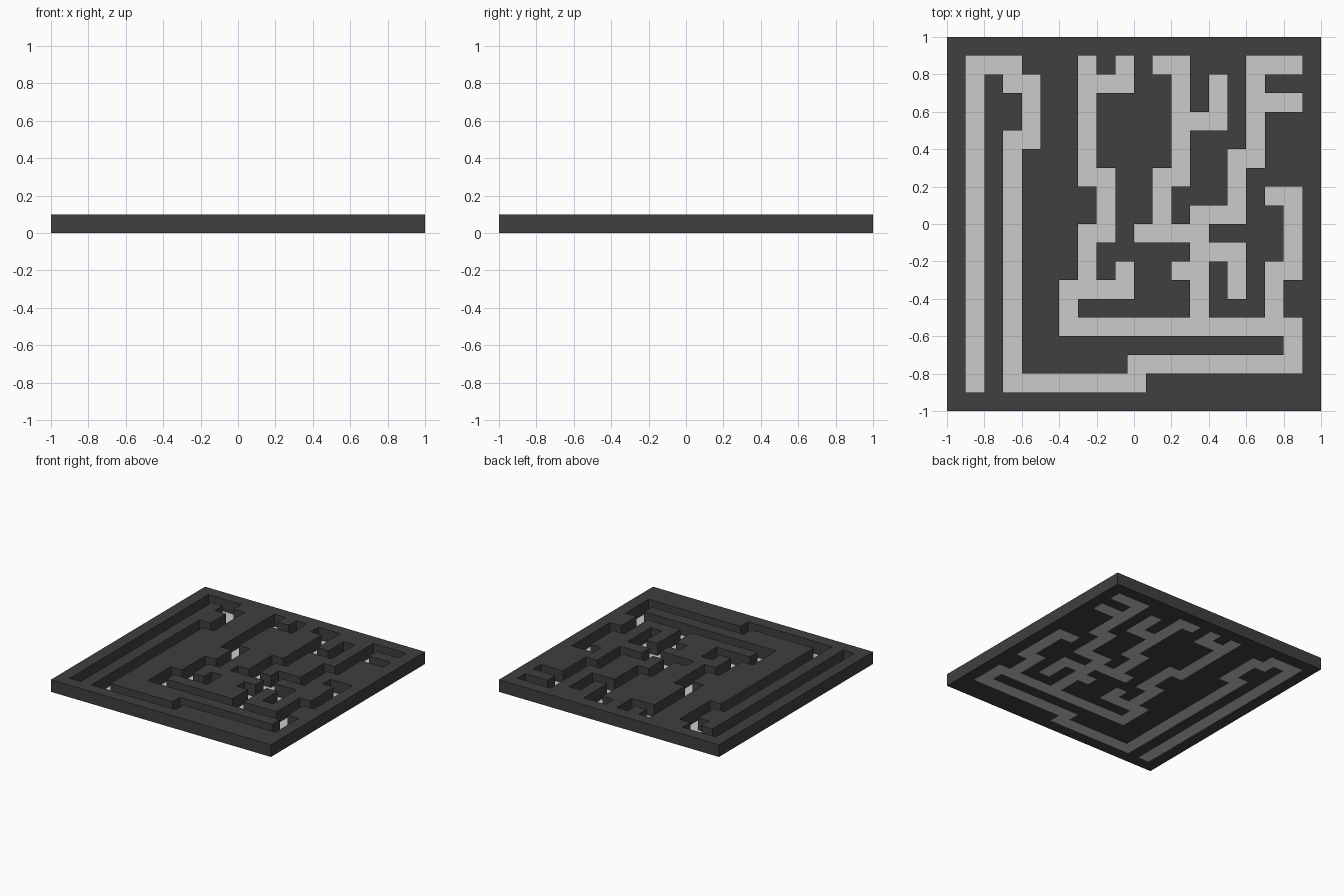
import bpy, bmesh, math

if "Cube" in bpy.data.objects:
    bpy.data.objects.remove(bpy.data.objects["Cube"])

# Corridors: start cell (column, row) on a 20 x 20 grid, then moves in cells
CELL, HEIGHT = 0.1, 0.1
PATHS = [
    (1, 1, "U17 R2 D1 R1 D3 L1 D13 R6.65 U1 R8.35 U2 L12 U2 R3 U1"),
    (7, 6, "U3 R1 U3 L1 U6"),
    (7, 17, "R2 U1"),
    (11, 18, "R1 D6 L1 D3"),
    (12, 15, "R2 U2"),
    (10, 9, "R3"),
    (13, 4, "U6 R2 U3 R1 U5 R2"),
    (16, 16, "R2"),
    (13, 8, "R2 D2"),
    (12, 7, "R1"),
    (17, 4, "U3 R1 U4 L1"),
]
STEP = {"U": (0, 1), "D": (0, -1), "L": (-1, 0), "R": (1, 0)}


def corridor_rects():
    """Rectangles (in cell units) swept by every straight run."""
    rects = []
    for c, r, moves in PATHS:
        for m in moves.split():
            dx, dy = STEP[m[0]]
            n = float(m[1:])
            c2, r2 = c + dx * n, r + dy * n
            rects.append((min(c, c2), max(c, c2) + 1, min(r, r2), max(r, r2) + 1))
            c, r = c2, r2
    return rects


RECTS = corridor_rects()
XS = sorted({round(v, 3) for q in RECTS for v in q[:2]} | set(range(21)))
YS = list(range(21))


def is_floor(i, j):
    if not (0 <= i < len(XS) - 1 and 0 <= j < 20):
        return False
    x, y = (XS[i] + XS[i + 1]) / 2, (YS[j] + YS[j + 1]) / 2
    return any(a < x < b and c < y < d for a, b, c, d in RECTS)


def finish(bm, name, color=None):
    bmesh.ops.remove_doubles(bm, verts=bm.verts, dist=1e-5)
    bmesh.ops.dissolve_limit(bm, angle_limit=math.radians(1),
                             verts=bm.verts, edges=bm.edges)
    bmesh.ops.triangulate(bm, faces=[f for f in bm.faces if len(f.verts) > 4])
    mesh = bpy.data.meshes.new(name)
    bm.to_mesh(mesh)
    bm.free()
    obj = bpy.data.objects.new(name, mesh)
    bpy.context.collection.objects.link(obj)
    if color:
        mat = bpy.data.materials.new(name + "_dark")
        mat.diffuse_color = color
        mat.use_nodes = True
        mat.node_tree.nodes["Principled BSDF"].inputs["Base Color"].default_value = mat.diffuse_color
        mesh.materials.append(mat)


walls, floor = bmesh.new(), bmesh.new()


def quad(bm, pts):
    bm.faces.new([bm.verts.new((x * CELL - 1, y * CELL - 1, z)) for x, y, z in pts])


def inside(i, j):
    return 0 <= i < len(XS) - 1 and 0 <= j < 20


for i in range(len(XS) - 1):
    for j in range(20):
        x0, x1, y0, y1 = XS[i], XS[i + 1], YS[j], YS[j + 1]
        ring = [(x0, y0), (x1, y0), (x1, y1), (x0, y1)]
        # Corridor floor
        if is_floor(i, j):
            quad(floor, [(x, y, 0) for x, y in ring])
            continue
        # Solid block: top, underside, and sides facing a corridor or the outside
        quad(walls, [(x, y, HEIGHT) for x, y in ring])
        quad(walls, [(x, y, 0) for x, y in reversed(ring)])
        for k, (di, dj) in enumerate([(0, -1), (1, 0), (0, 1), (-1, 0)]):
            if is_floor(i + di, j + dj) or not inside(i + di, j + dj):
                a, b = ring[k], ring[(k + 1) % 4]
                quad(walls, [(*a, 0), (*b, 0), (*b, HEIGHT), (*a, HEIGHT)])

finish(walls, "maze_walls", (0.05, 0.05, 0.05, 1))
finish(floor, "maze_floor")
